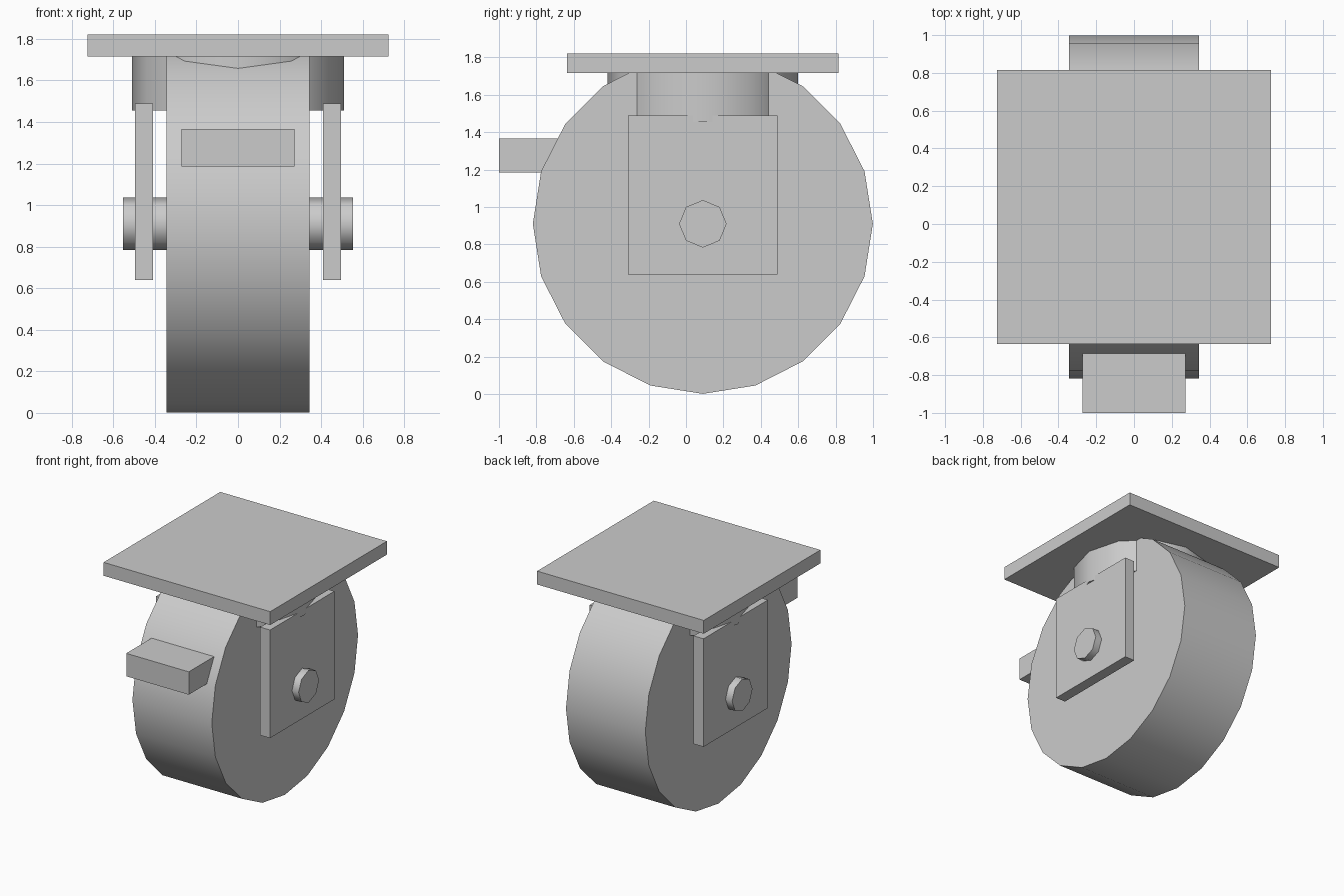
import bpy
import math

cube = bpy.data.objects.get("Cube")
if cube:
    bpy.data.objects.remove(cube, do_unlink=True)

grey = bpy.data.materials.new("plain_grey")
grey.use_nodes = True
colour = (0.6, 0.6, 0.6, 1)
grey.diffuse_color = colour
grey.node_tree.nodes["Principled BSDF"].inputs["Base Color"].default_value = colour

AXIS_Y = 0.09    # wheel and swivel share this centre line
AXLE_Z = 0.91


def box(name, low, high):
    """Box between two opposite corners."""
    centre = [(a + b) / 2 for a, b in zip(low, high)]
    bpy.ops.mesh.primitive_cube_add(size=1, location=centre)
    obj = bpy.context.object
    obj.name = name
    obj.scale = [b - a for a, b in zip(low, high)]
    bpy.ops.object.transform_apply(location=False, rotation=False, scale=True)
    obj.data.materials.append(grey)
    return obj


def cylinder(name, sides, radius, length, z, sideways):
    """Smooth-sided cylinder, upright or lying along x."""
    turn = (0, math.pi / 2, 0) if sideways else (0, 0, 0)
    bpy.ops.mesh.primitive_cylinder_add(vertices=sides, radius=radius, depth=length,
                                        location=(0, AXIS_Y, z), rotation=turn)
    obj = bpy.context.object
    obj.name = name
    obj.data.materials.append(grey)
    bpy.ops.object.shade_smooth_by_angle(angle=math.radians(50))
    return obj


# Mounting plate and swivel housing
box("mounting_plate", (-0.725, -0.635, 1.715), (0.725, 0.815, 1.82))
cylinder("swivel_housing", 12, 0.51, 0.27, 1.59, False)

# Wheel and axle
cylinder("wheel", 20, 0.909, 0.69, AXLE_Z, True)
cylinder("axle", 8, 0.127, 1.106, AXLE_Z, True)

# Fork plates on both sides
for side, x in (("right", -0.453), ("left", 0.453)):
    box(side + "_fork_plate", (x - 0.043, -0.31, 0.64), (x + 0.043, 0.49, 1.49))

# Brake pedal
box("brake_pedal", (-0.272, -1.0, 1.185), (0.272, -0.4, 1.365))
